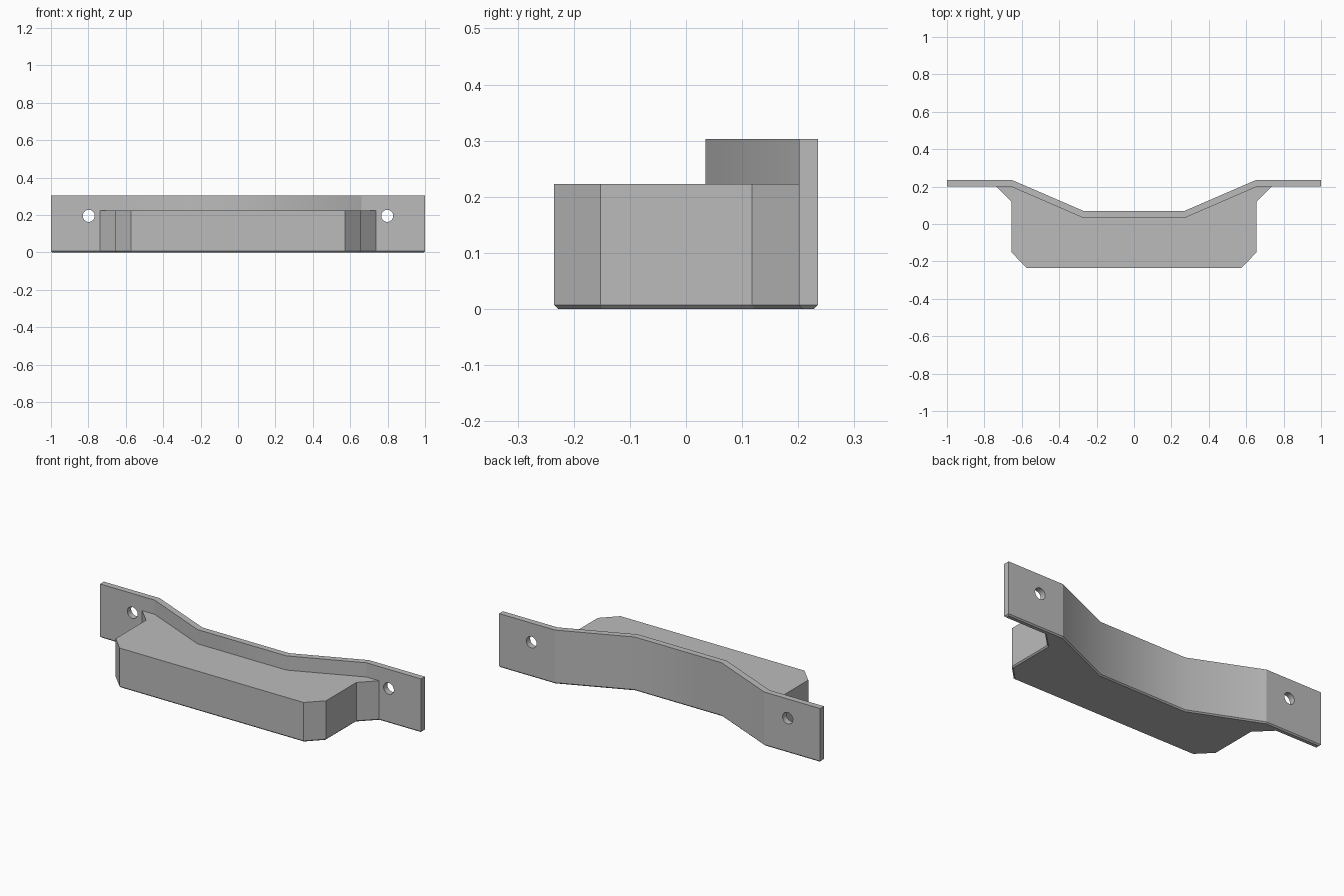
import bpy, bmesh, math
from mathutils import Matrix

cube = bpy.data.objects.get("Cube")
if cube:
    bpy.data.objects.remove(cube, do_unlink=True)

BODY_TOP, PLATE_TOP = 0.223, 0.303
BEND = 0.656  # where the flat mounting tabs meet the sloped spans

grey = bpy.data.materials.new("plain grey")
grey.use_nodes = True
colour = (0.5, 0.5, 0.5, 1)
grey.diffuse_color = colour
grey.node_tree.nodes["Principled BSDF"].inputs["Base Color"].default_value = colour


def mirrored(half):
    """Complete a left-to-centre chain of points across x = 0."""
    return half + [(-x, y) for x, y in reversed(half)]


# Footprint: bent strip and block share the seam chain
back = mirrored([(-1, 0.235), (-0.652, 0.235), (-0.27, 0.07)])
seam = mirrored([(-0.738, 0.201), (-0.66, 0.201), (-0.277, 0.035)])
nose = mirrored([(-0.655, 0.118), (-0.655, -0.152), (-0.573, -0.235)])

bm = bmesh.new()


def verts(points):
    return [bm.verts.new((x, y, 0)) for x, y in points]


back_v, seam_v, nose_v = verts(back), verts(seam), verts(nose)
tip_l, tip_r = verts([(-1, 0.201), (1, 0.201)])
strip = bm.faces.new([tip_l] + seam_v + [tip_r] + back_v[::-1])
block = bm.faces.new(nose_v + seam_v[::-1])


def raise_faces(faces, height, keep):
    res = bmesh.ops.extrude_face_region(bm, geom=faces, use_keep_orig=keep)["geom"]
    bmesh.ops.translate(bm, vec=(0, 0, height),
                        verts=[g for g in res if isinstance(g, bmesh.types.BMVert)])
    return [g for g in res if isinstance(g, bmesh.types.BMFace)]


# Raise everything to the block top, then the strip alone to full height
tops = raise_faces([strip, block], BODY_TOP, True)
strip_top = [f for f in tops if max(v.co.y for v in f.verts) > 0.22]
raise_faces(strip_top, PLATE_TOP - BODY_TOP, False)
bmesh.ops.recalc_face_normals(bm, faces=bm.faces[:])
bmesh.ops.dissolve_limit(bm, angle_limit=0.01, verts=bm.verts[:], edges=bm.edges[:])


# Small fillet along the seam and chamfer around the underside
def bevel(edges, width):
    bmesh.ops.bevel(bm, geom=edges, offset=width, offset_type='OFFSET',
                    segments=1, profile=0.5, affect='EDGES')


def level(edge, z):
    return all(abs(v.co.z - z) < 1e-4 for v in edge.verts)


bevel([e for e in bm.edges if level(e, BODY_TOP) and not e.is_convex], 0.005)
bevel([e for e in bm.edges if level(e, 0)], 0.007)
bmesh.ops.recalc_face_normals(bm, faces=bm.faces[:])

mesh = bpy.data.meshes.new("mounting_bracket")
bm.to_mesh(mesh)
bm.free()
mesh.materials.append(grey)
bracket = bpy.data.objects.new("mounting_bracket", mesh)
bpy.context.collection.objects.link(bracket)

# Screw holes through both tabs
cut = bmesh.new()
for side in (-1, 1):
    bmesh.ops.create_cone(cut, cap_ends=True, segments=32, radius1=0.032, radius2=0.032,
                          depth=0.3, matrix=Matrix.Translation((side * 0.798, 0.22, 0.195))
                          @ Matrix.Rotation(math.pi / 2, 4, 'X'))
cut_mesh = bpy.data.meshes.new("hole_cutter")
cut.to_mesh(cut_mesh)
cut.free()
cut_mesh.materials.append(grey)
cutter = bpy.data.objects.new("hole_cutter", cut_mesh)
cutter.hide_render = True
bpy.context.collection.objects.link(cutter)

mod = bracket.modifiers.new("screw holes", 'BOOLEAN')
mod.operation, mod.solver, mod.object = 'DIFFERENCE', 'EXACT', cutter
bpy.ops.object.select_all(action='DESELECT')
bracket.select_set(True)
bpy.context.view_layer.objects.active = bracket
bpy.ops.object.modifier_apply(modifier=mod.name)
bpy.data.objects.remove(cutter, do_unlink=True)

# Soft inner bends, crisp bends at the tabs
bpy.ops.object.shade_smooth_by_angle(angle=math.radians(30))
for e in bracket.data.edges:
    if all(abs(abs(bracket.data.vertices[i].co.x) - BEND) < 0.01 for i in e.vertices):
        e.use_edge_sharp = True
